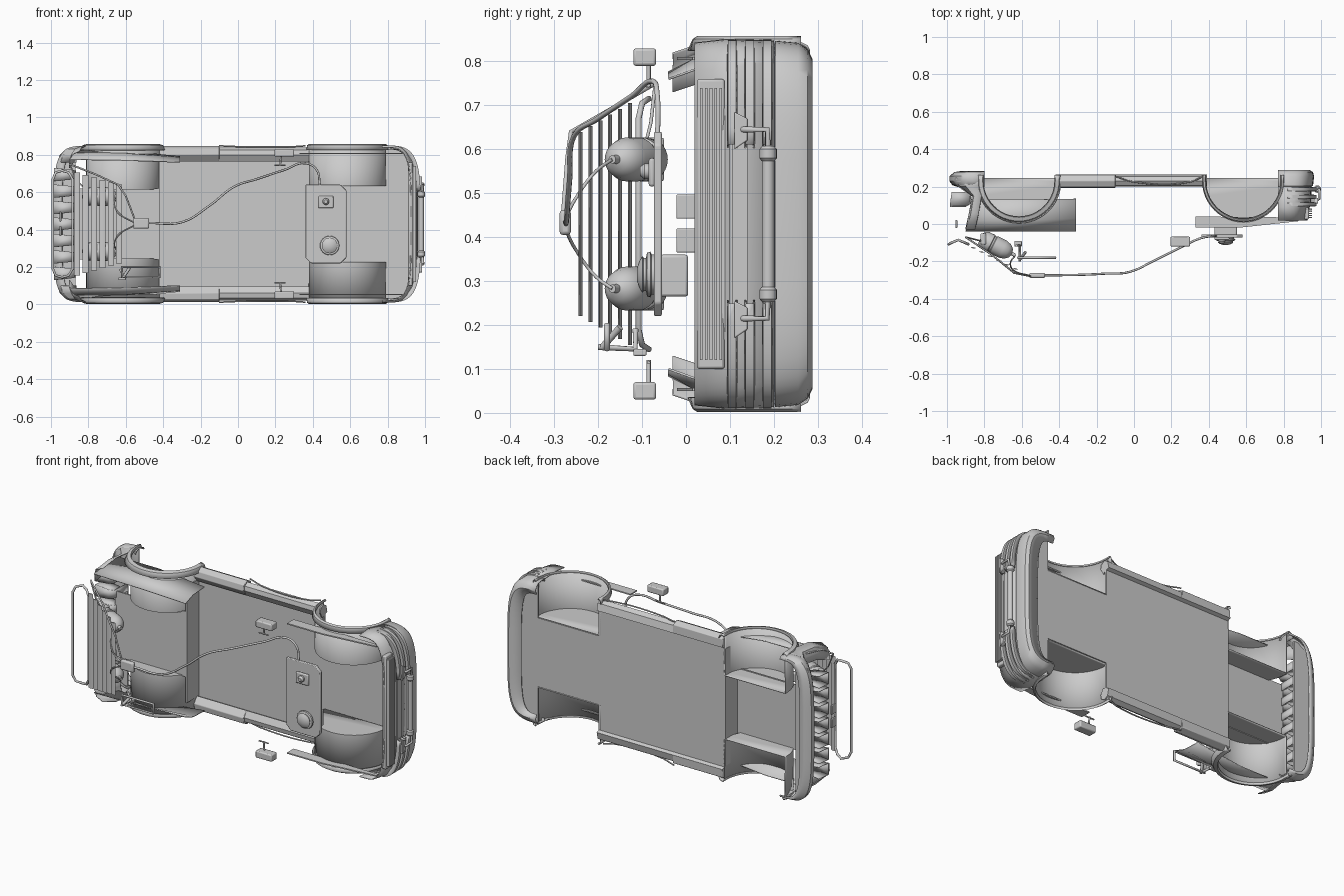
import bpy, bmesh, math
from mathutils import Vector

C = 0.43  # lateral mid-plane (z)
def mz(z, s): return z if s else 2 * C - z

def make(name, verts, faces, thick=0, bevel=0):
    me = bpy.data.meshes.new(name)
    me.from_pydata([tuple(v) for v in verts], [], faces)
    bm = bmesh.new(); bm.from_mesh(me)
    bmesh.ops.recalc_face_normals(bm, faces=bm.faces)
    bm.to_mesh(me); bm.free()
    ob = bpy.data.objects.new(name, me)
    bpy.context.collection.objects.link(ob)
    if thick:
        m = ob.modifiers.new("thickness", 'SOLIDIFY'); m.thickness = thick; m.offset = 0
    if bevel:
        m = ob.modifiers.new("bevel", 'BEVEL'); m.width = bevel; m.segments = 2
    return ob

def loft(name, rows, thick=0.006, caps=()):
    n = len(rows[0])
    verts = [p for r in rows for p in r]
    faces = [(i*n+j, i*n+j+1, (i+1)*n+j+1, (i+1)*n+j) for i in range(len(rows)-1) for j in range(n-1)]
    faces += [tuple(range(i*n, i*n+n)) for i in caps]
    return make(name, verts, faces, thick)

def prism(name, pts, axis, a, b, bevel=0):
    f = {'z': lambda p, t: (p[0], p[1], t), 'y': lambda p, t: (p[0], t, p[1]), 'x': lambda p, t: (t, p[0], p[1])}[axis]
    n = len(pts)
    verts = [f(p, a) for p in pts] + [f(p, b) for p in pts]
    faces = [tuple(range(n)), tuple(range(n, 2*n))] + [(i, (i+1) % n, n+(i+1) % n, n+i) for i in range(n)]
    return make(name, verts, faces, 0, bevel)

def box(name, lo, hi, bevel=0):
    return prism(name, [(lo[0], lo[1]), (hi[0], lo[1]), (hi[0], hi[1]), (lo[0], hi[1])], 'z', lo[2], hi[2], bevel)

def tube(name, pts, r, cyclic=False, smooth=False):
    cu = bpy.data.curves.new(name, 'CURVE')
    cu.dimensions = '3D'; cu.bevel_depth = r; cu.bevel_resolution = 2; cu.use_fill_caps = True
    if smooth:
        sp = cu.splines.new('BEZIER'); sp.bezier_points.add(len(pts)-1)
        for b, p in zip(sp.bezier_points, pts):
            b.co = p; b.handle_left_type = b.handle_right_type = 'AUTO'
        sp.resolution_u = 6
    else:
        sp = cu.splines.new('POLY'); sp.points.add(len(pts)-1)
        for b, p in zip(sp.points, pts): b.co = (*p, 1)
    sp.use_cyclic_u = cyclic
    ob = bpy.data.objects.new(name, cu)
    bpy.context.collection.objects.link(ob)
    return ob

def lathe(name, p0, p1, prof, n=24):
    p0, p1 = Vector(p0), Vector(p1); d = p1 - p0
    q = d.to_track_quat('Z', 'Y')
    rows = [[p0 + d*t + q @ Vector((r*math.cos(2*math.pi*k/n), r*math.sin(2*math.pi*k/n), 0)) for k in range(n)] for t, r in prof]
    faces = [(i*n+j, i*n+(j+1) % n, (i+1)*n+(j+1) % n, (i+1)*n+j) for i in range(len(rows)-1) for j in range(n)]
    faces += [tuple(range(n)), tuple(range((len(rows)-1)*n, len(rows)*n))]
    return make(name, [p for r in rows for p in r], faces)

def wrap(y, x0, xe, zh, n=28, t0=-90, t1=90):
    # rounded U around one end of the body
    out = []
    for k in range(n+1):
        t = math.radians(t0 + (t1-t0)*k/n); c, s = max(math.cos(t), 0), math.sin(t)
        out.append((x0 + (xe-x0)*c**0.48, y, C + zh*math.copysign(abs(s)**0.48, s)))
    return out

def arc(cx, r, z, y0=0.23, n=24):
    return [(cx + r*math.cos(math.pi*k/n), y0 - r*math.sin(math.pi*k/n), z) for k in range(n+1)]

# floor pan, raised front bay, rounded rear underside and front valance
box("floor", (-0.42, 0.236, 0.06), (0.39, 0.246, 0.80))
box("rear_floor", (0.39, 0.236, 0.23), (0.80, 0.246, 0.63))
prism("rear_underside", [(p[0], p[2]) for p in wrap(0, 0.78, 0.95, 0.41)], 'y', 0.238, 0.248)
prism("front_valance", [(p[0], p[2]) for p in wrap(0, -0.87, -0.975, 0.40)], 'y', 0.225, 0.235)
box("front_bay_floor", (-0.88, 0.125, 0.24), (-0.42, 0.133, 0.62))
box("floor_front_wall", (-0.425, 0.125, 0.09), (-0.417, 0.245, 0.77))

# both sides of the body
for s in (0, 1):
    side = ("upper", "lower")[s]
    for tag, cx, r, zi in (("front", -0.615, 0.195, 0.245), ("rear", 0.585, 0.205, 0.225)):
        # wheel wells with a closed inner wall
        loft(f"{tag}_wheel_well_{side}", [[(cx+r, 0.246, mz(z, s))] + arc(cx, r, mz(z, s)) + [(cx-r, 0.246, mz(z, s))] for z in (0.012, zi)], 0.004, caps=(1,))
        # flared wheel arch lips
        w = 0.014 if tag == "rear" else 0.03
        loft(f"{tag}_arch_flare_{side}", [[(cx+q, 0.262, mz(z, s))] + arc(cx, q, mz(z, s)) + [(cx-q, 0.262, mz(z, s))]
             for q, z in ((r-0.004, 0.014), (r, 0.004), (r+w*0.6, 0.01), (r+w, 0.035))], 0.004)
    # fender side sheets
    loft(f"front_fender_sheet_{side}", [[(-0.90, -0.04, mz(0.085, s)), (-0.6, -0.04, mz(0.09, s)), (-0.31, -0.04, mz(0.10, s))],
         [(-0.89, 0.02, mz(0.055, s)), (-0.6, 0.02, mz(0.055, s)), (-0.31, 0.03, mz(0.075, s))],
         [(-0.87, 0.13, mz(0.04, s)), (-0.6, 0.13, mz(0.04, s)), (-0.31, 0.135, mz(0.07, s))]], 0.005)
    prism(f"rear_fender_sheet_{side}", [(0.33, 0.04), (0.33, -0.02), (0.56, -0.02), (0.88, 0.015), (0.88, 0.035)], 'z', mz(0.05, s), mz(0.057, s))
    # front fender nose curling toward the grille
    loft(f"front_fender_nose_{side}", [[(x+a, 0.245, mz(z, s)), (x+b, 0.205, mz(z, s)), (-0.865+c, 0.15, mz(z, s)), (-0.88+c, 0.06, mz(z, s)), (-0.9+c, -0.03, mz(z+0.03, s))]
         for x, a, b, c, z in ((-0.81, 0, 0, 0.05, 0.012), (-0.90, 0, 0, 0.01, 0.03), (-0.95, 0, 0.02, 0, 0.06), (-0.965, 0, 0.02, 0, 0.10))], 0.005)
    # sills and rocker covers
    sec = lambda k: [(0.20-k, mz(0.06, s)), (0.205-k, mz(0.035-k, s)), (0.23, mz(0.02-k, s)), (0.255+k, mz(0.035-k, s)), (0.265, mz(0.075, s)), (0.22, mz(0.095, s))]
    prism(f"sill_{side}", sec(0), 'x', -0.42, 0.39)
    prism(f"rocker_cover_{side}", sec(0.008), 'x', -0.42, -0.10, 0.003)
    tube(f"side_rail_{side}", [(-0.1, 0.255, mz(0.012, s)), (0.0, 0.225, mz(0.016, s)), (0.3, 0.225, mz(0.016, s)), (0.36, 0.25, mz(0.012, s))], 0.004, smooth=True)
    # door mirrors
    box(f"mirror_{side}", (0.195, -0.12, mz(0.05, s)-0.02), (0.30, -0.068, mz(0.05, s)+0.02), 0.006)
    tube(f"mirror_stem_{side}", [(0.23, -0.085, mz(0.06, s)), (0.225, -0.085, mz(0.12, s))], 0.005)
    tube(f"mirror_foot_{side}", [(0.195, -0.085, mz(0.115, s)), (0.255, -0.085, mz(0.115, s))], 0.004)
    # bullet shaped canisters with tips
    zc = mz(0.283, s)
    lathe(f"canister_{side}", (-0.82, -0.075, zc), (-0.635, -0.168, zc),
          [(0, 0.03), (0.05, 0.042), (0.1, 0.048), (0.3, 0.05), (0.32, 0.046), (0.36, 0.046), (0.38, 0.05), (0.65, 0.05), (0.78, 0.042), (0.87, 0.026), (0.9, 0.01), (1, 0.009)])
    box(f"canister_mount_{side}", (-0.82, -0.11, zc-0.05), (-0.79, -0.05, zc+0.05), 0.006)
    tube(f"canister_cable_{side}", [(-0.635, -0.168, zc), (-0.66, -0.205, mz(0.31, s)), (-0.64, -0.25, mz(0.37, s)), (-0.56, -0.275, mz(0.42, s))], 0.004, smooth=True)
    # rear corner strips
    for i, y in enumerate((0.105, 0.145, 0.185)):
        a, b = ((10, 86), (-86, -10))[s]
        row = [wrap(y+dy, 0.76, 0.97+e, 0.413+e, 14, a, b) for dy, e in ((-0.01, -0.012), (-0.008, 0.006), (0.008, 0.006), (0.01, -0.012))]
        loft(f"rear_corner_strip_{i}_{side}", row, 0.004)
    # rear light bar brackets
    zb = mz(0.215, s); zt = mz(0.27, s)
    prism(f"light_bar_bracket_{side}", [(0.11, zb-0.045), (0.14, zb-0.025), (0.14, zb+0.025), (0.11, zb+0.04)], 'x', 0.96, 0.985, 0.003)
    tube(f"light_bar_arm_{side}", [(0.975, 0.125, zb), (0.99, 0.135, zb), (0.99, 0.185, zb), (0.985, 0.187, zt)], 0.007)
    lathe(f"light_bar_cap_{side}", (0.98, 0.187, zt-0.017), (0.98, 0.187, zt+0.017), [(0, 0.014), (0.2, 0.02), (0.8, 0.02), (1, 0.014)], 16)

# rear shell and bumper, tucked under toward the floor
loft("rear_body_shell", [wrap(y, 0.77, x, z) for y, x, z in ((0.02, 0.925, 0.41), (0.09, 0.935, 0.418), (0.1, 0.945, 0.418), (0.2, 0.945, 0.415))], 0.006)
loft("rear_bumper", [wrap(y, 0.77, x, z) for y, x, z in ((0.20, 0.93, 0.40), (0.205, 0.955, 0.415), (0.255, 0.96, 0.41), (0.275, 0.955, 0.395), (0.285, 0.94, 0.375), (0.272, 0.87, 0.35))], 0.006)
# rear slats, light bar
box("rear_slat_back", (0.91, 0.025, 0.10), (0.935, 0.088, 0.76), 0.006)
for i in range(5):
    y = 0.035 + i*0.011
    box(f"rear_slat_{i}", (0.93, y-0.003, 0.12), (0.952, y+0.003, 0.74))
box("rear_recess", (0.94, 0.105, 0.24), (0.955, 0.14, 0.62))
lathe("light_bar", (0.98, 0.187, 0.28), (0.98, 0.187, 0.58), [(0, 0.014), (1, 0.014)], 16)

# front bumper wrap
loft("front_bumper", [wrap(y, -0.80, x, z) for y, x, z in ((0.20, -0.94, 0.395), (0.21, -0.97, 0.408), (0.23, -0.985, 0.415), (0.255, -0.985, 0.415), (0.275, -0.96, 0.405), (0.28, -0.93, 0.395))], 0.005)
# row of tapered grille teeth
for i in range(7):
    z = C + (i-3)*0.088
    loft(f"grille_tooth_{i}", [[(x, y, z-w), (x, y, z+w)] for x, y, w in ((-0.985, 0.095, 0.034), (-0.90, 0.095, 0.026), (-0.875, 0.11, 0.022), (-0.87, 0.225, 0.022))], 0.006)
    for e in (-1, 1):
        make(f"grille_tooth_cheek_{i}", [(-0.985, 0.095, z+e*0.034), (-0.90, 0.095, z+e*0.026), (-0.875, 0.11, z+e*0.022), (-0.88, 0.17, z+e*0.022), (-0.975, 0.17, z+e*0.034)], [(0, 1, 2, 3, 4)], 0.003)
for i in range(2):
    box(f"front_block_{i}", (-0.955, -0.022, 0.365+i*0.077), (-0.945, 0.022, 0.42+i*0.077), 0.003)

# front ring with raised ends, and hood louvres
tube("front_ring", [(-0.99, -0.108, 0.19), (-0.975, -0.1, 0.155), (-0.94, -0.085, 0.145), (-0.905, -0.1, 0.155), (-0.885, -0.108, 0.19),
     (-0.885, -0.108, 0.67), (-0.905, -0.1, 0.705), (-0.94, -0.085, 0.715), (-0.975, -0.1, 0.705), (-0.99, -0.108, 0.67)], 0.007, True)
for i in range(6):
    x, y, h = -0.86+i*0.045, -0.125-i*0.0225, 0.275-i*0.013
    prism(f"louvre_{i}", [(x-0.016, y), (x+0.002, y-0.007), (x+0.016, y-0.004), (x+0.002, y+0.002)], 'z', C-h, C+h)
tube("louvre_rail", [(-0.90, -0.07, 0.75), (-0.76, -0.165, 0.695), (-0.64, -0.262, 0.64), (-0.60, -0.27, 0.58), (-0.55, -0.28, 0.45)], 0.005)
tube("rail_post", [(-0.90, -0.07, 0.75), (-0.86, -0.08, 0.66), (-0.82, -0.09, 0.62)], 0.004)

# junction box and long cable
box("junction_box", (-0.56, -0.288, 0.405), (-0.475, -0.262, 0.462), 0.008)
tube("long_cable", [(-0.475, -0.274, 0.435), (-0.3, -0.272, 0.44), (-0.15, -0.265, 0.53), (-0.02, -0.255, 0.63), (0.1, -0.20, 0.67),
     (0.25, -0.125, 0.72), (0.36, -0.075, 0.755), (0.42, -0.065, 0.72), (0.44, -0.065, 0.63), (0.47, -0.07, 0.55)], 0.006, smooth=True)

# side bracket frame
tube("bracket_frame", [(-0.62, -0.18, 0.145), (-0.42, -0.18, 0.145), (-0.42, -0.18, 0.20), (-0.62, -0.18, 0.20)], 0.007, True)
tube("bracket_stem", [(-0.61, -0.20, 0.15), (-0.61, -0.115, 0.145), (-0.63, -0.115, 0.19)], 0.007)
tube("bracket_strut", [(-0.61, -0.19, 0.15), (-0.58, -0.15, 0.195)], 0.008)
box("bracket_shoe", (-0.64, -0.12, 0.13), (-0.60, -0.09, 0.145), 0.003)

# rear equipment panel with socket and coiled knob
prism("equipment_panel", [(0.36, 0.25), (0.39, 0.22), (0.55, 0.22), (0.58, 0.25), (0.58, 0.61), (0.55, 0.64), (0.36, 0.64)], 'y', -0.073, -0.055, 0.004)
box("cable_socket", (0.43, -0.085, 0.515), (0.51, -0.07, 0.58), 0.006)
lathe("cable_plug", (0.47, -0.07, 0.55), (0.47, -0.105, 0.55), [(0, 0.018), (0.7, 0.018), (1, 0.01)], 16)
box("equipment_case", (0.43, -0.06, 0.265), (0.55, 0.005, 0.36), 0.006)
lathe("coiled_knob", (0.49, -0.06, 0.315), (0.49, -0.112, 0.315), [(0, 0.05), (0.2, 0.055), (0.25, 0.045), (0.35, 0.045), (0.4, 0.052), (0.55, 0.05), (0.6, 0.038), (0.7, 0.038), (0.75, 0.042), (0.9, 0.03), (1, 0.012)])

# smooth shading with sharp edges kept
bpy.ops.object.select_all(action='DESELECT')
meshes = [o for o in bpy.context.scene.objects if o.type == 'MESH']
for o in meshes: o.select_set(True)
bpy.context.view_layer.objects.active = meshes[0]
bpy.ops.object.shade_smooth_by_angle(angle=math.radians(35))
